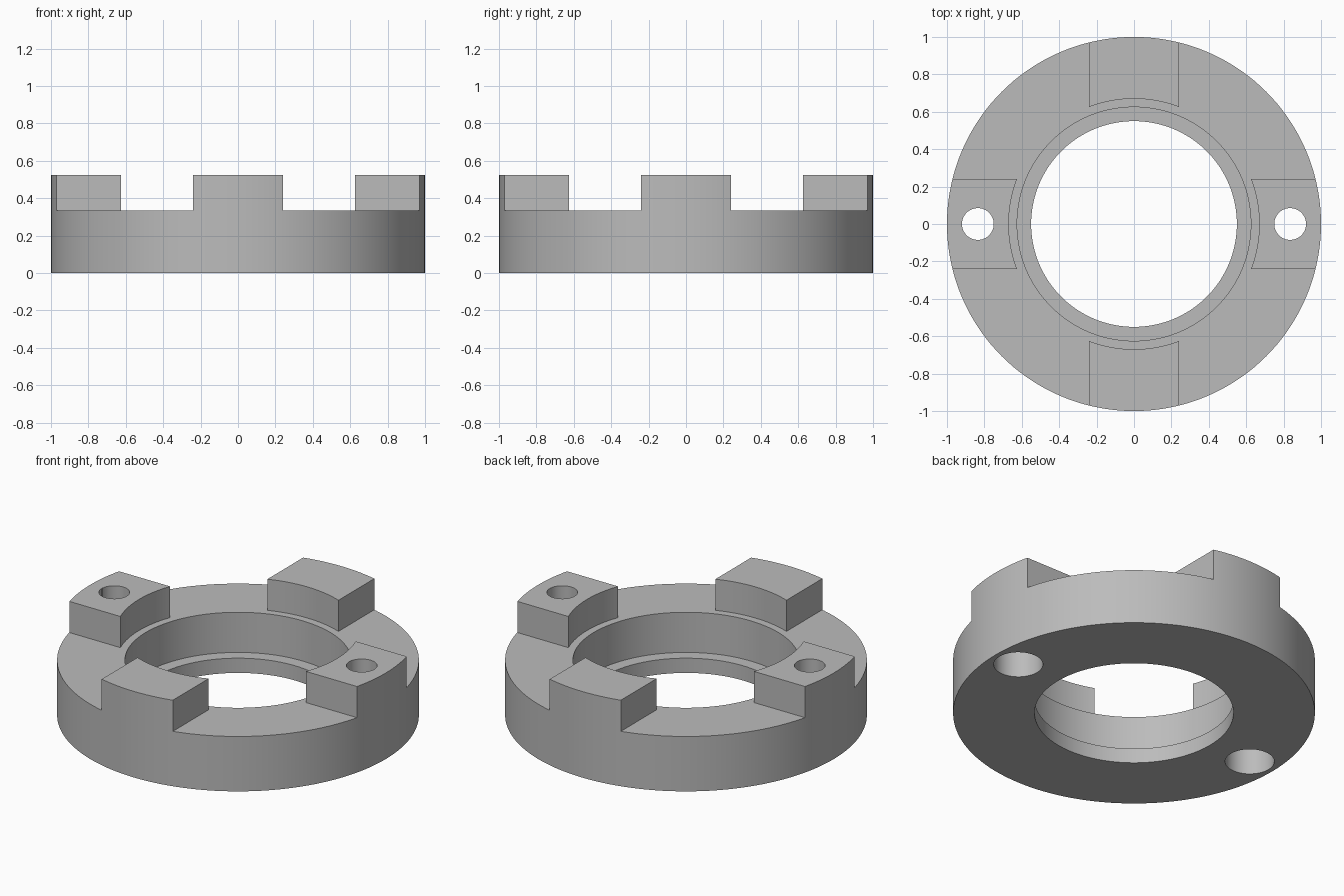
import bpy
import bmesh
import math
from mathutils import Matrix, Vector

default = bpy.data.objects.get("Cube")
if default:
    bpy.data.objects.remove(default, do_unlink=True)

SEGMENTS = 144
DECK, TOP = 0.335, 0.525      # ring deck and lug top heights
LUG_HALF = 0.24               # half width of each lug
BOLT_X = 0.835                # bolt hole distance from the axis

metal = bpy.data.materials.new("plain grey")
metal.use_nodes = True
grey = (0.5, 0.5, 0.5, 1)
metal.diffuse_color = grey
metal.node_tree.nodes["Principled BSDF"].inputs["Base Color"].default_value = grey


def add_object(name, bm):
    bmesh.ops.recalc_face_normals(bm, faces=bm.faces)
    mesh = bpy.data.meshes.new(name)
    bm.to_mesh(mesh)
    bm.free()
    mesh.materials.append(metal)
    obj = bpy.data.objects.new(name, mesh)
    bpy.context.collection.objects.link(obj)
    return obj


def lathe(name, profile):
    """Revolve a closed (radius, z) profile around the z axis."""
    bm = bmesh.new()
    rings = []
    for i in range(SEGMENTS):
        a = 2 * math.pi * i / SEGMENTS
        rings.append([bm.verts.new((r * math.cos(a), r * math.sin(a), z))
                      for r, z in profile])
    n = len(profile)
    for i, ring in enumerate(rings):
        after = rings[(i + 1) % SEGMENTS]
        for j in range(n):
            k = (j + 1) % n
            bm.faces.new((ring[j], after[j], after[k], ring[k]))
    return add_object(name, bm)


def cut(target, cutter):
    mod = target.modifiers.new("cut", "BOOLEAN")
    mod.operation = "DIFFERENCE"
    mod.solver = "EXACT"
    mod.object = cutter
    cutter.hide_render = True
    bpy.context.view_layer.objects.active = target
    bpy.ops.object.modifier_apply(modifier=mod.name)
    bpy.data.objects.remove(cutter, do_unlink=True)


def box_cutter(low, high):
    low, high = Vector(low), Vector(high)
    bm = bmesh.new()
    place = Matrix.Translation((low + high) / 2) @ Matrix.Diagonal((high - low).to_4d())
    bmesh.ops.create_cube(bm, size=1, matrix=place)
    return add_object("notch_cutter", bm)


def drill(x, radius, bottom, top):
    bm = bmesh.new()
    bmesh.ops.create_cone(bm, cap_ends=True, segments=64, radius1=radius,
                          radius2=radius, depth=top - bottom,
                          matrix=Matrix.Translation((x, 0, (bottom + top) / 2)))
    return add_object("hole_cutter", bm)


# Stepped ring with a full raised collar
body = lathe("lugged_ring", [
    (0.55, 0), (1, 0), (1, TOP), (0.67, TOP),
    (0.67, DECK), (0.625, DECK), (0.625, 0.09), (0.55, 0.09)])

# Remove the four corners of the collar, leaving four parallel-sided lugs
for sx in (-1, 1):
    for sy in (-1, 1):
        xs = sorted((sx * LUG_HALF, sx * 1.2))
        ys = sorted((sy * LUG_HALF, sy * 1.2))
        cut(body, box_cutter((xs[0], ys[0], DECK), (xs[1], ys[1], 1)))

# Bolt holes through the side lugs, counterbored from below
for side in (-1, 1):
    cut(body, drill(side * BOLT_X, 0.085, -0.1, 1))
    cut(body, drill(side * BOLT_X, 0.136, -0.1, 0.19))

# Smooth round walls with crisp edges
bpy.ops.object.select_all(action="DESELECT")
body.select_set(True)
bpy.context.view_layer.objects.active = body
bpy.ops.object.shade_smooth_by_angle(angle=math.radians(30))
